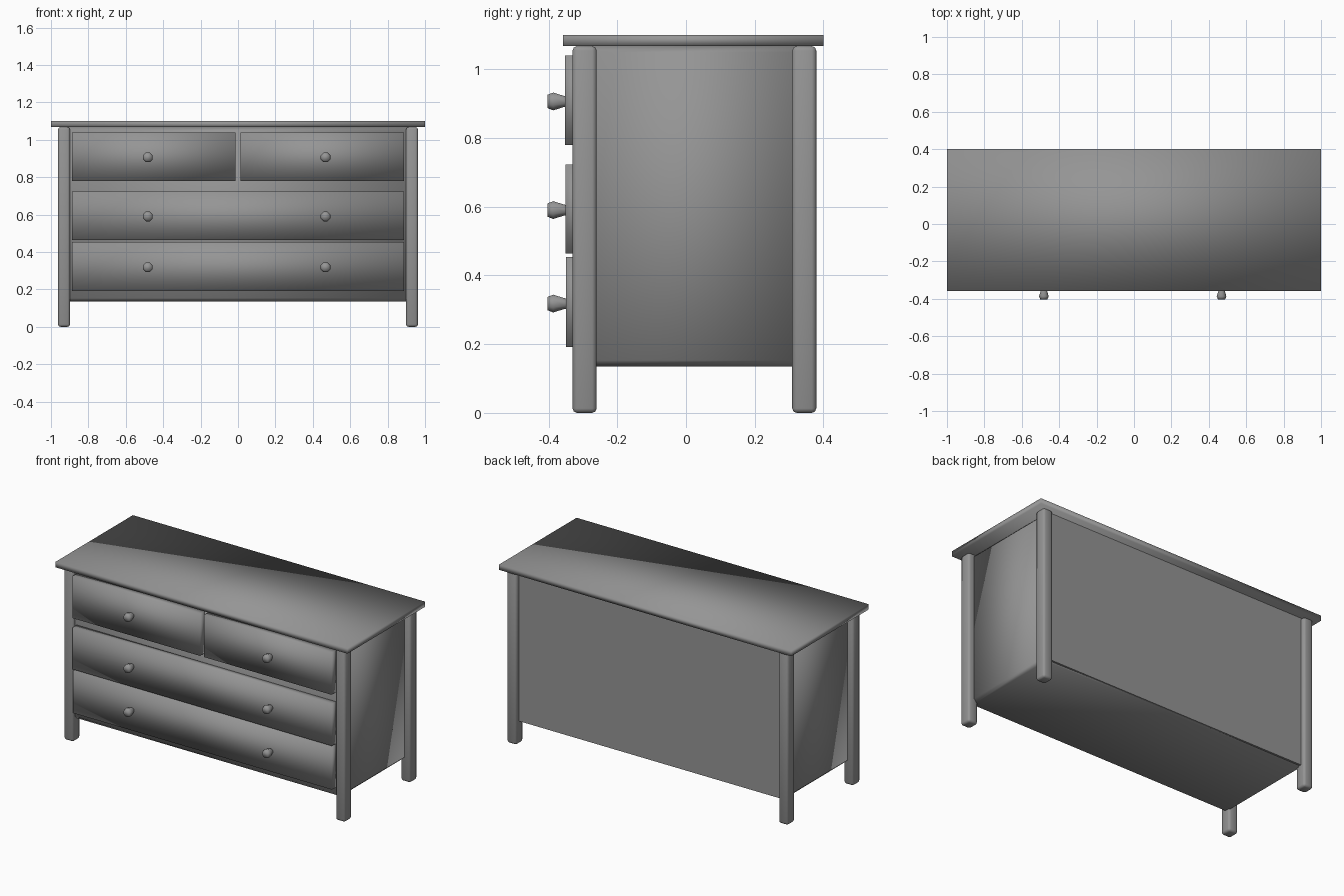
import bpy, bmesh, math
from mathutils import Matrix

cube = bpy.data.objects.get("Cube")
if cube:
    bpy.data.objects.remove(cube, do_unlink=True)

# Single painted grey
GREY = (0.3, 0.3, 0.3, 1.0)
grey = bpy.data.materials.new("grey paint")
grey.use_nodes = True
grey.diffuse_color = GREY
grey.node_tree.nodes["Principled BSDF"].inputs["Base Color"].default_value = GREY


def finish(name, bm, smooth=True):
    bmesh.ops.recalc_face_normals(bm, faces=bm.faces[:])
    for f in bm.faces:
        f.smooth = smooth
    mesh = bpy.data.meshes.new(name)
    bm.to_mesh(mesh)
    bm.free()
    mesh.materials.append(grey)
    obj = bpy.data.objects.new(name, mesh)
    bpy.context.scene.collection.objects.link(obj)
    return obj


def box(name, xs, ys, zs, smooth=True, bevel=0.0, segments=1, pick=None):
    """Box between pairs of limits; pick chooses which edges are bevelled."""
    bm = bmesh.new()
    bmesh.ops.create_cube(bm, size=1)
    for v in bm.verts:
        v.co = [lim[0] if c < 0 else lim[1] for c, lim in zip(v.co, (xs, ys, zs))]
    if bevel:
        edges = [e for e in bm.edges if pick is None or pick(e)]
        bmesh.ops.bevel(bm, geom=edges, offset=bevel, segments=segments,
                        profile=0.5, affect='EDGES')
    return finish(name, bm, smooth)


def horizontal(edge):
    a, b = edge.verts
    return abs(a.co.z - b.co.z) < 0.001


# Top and carcass
TOP_Z = 1.067
box("top", (-1, 1), (-0.358, 0.4), (TOP_Z, 1.1))
box("carcass", (-0.925, 0.925), (-0.31, 0.348), (0.135, TOP_Z),
    bevel=0.018, pick=horizontal)
box("back_panel", (-0.925, 0.925), (0.34, 0.352), (0.14, TOP_Z), smooth=False)

# Four legs with softened corners and feet
for side, x in (("right", -0.93), ("left", 0.93)):
    for end, y in (("front", -0.295), ("back", 0.344)):
        box(f"{end}_{side}_leg", (x - 0.032, x + 0.032), (y - 0.035, y + 0.035),
            (0, TOP_Z), bevel=0.013, segments=2)


# Turned knob with a flat face, widest just behind it
def knob(name, x, y, z):
    bm = bmesh.new()
    profile = [(0.016, 0.005), (0.017, -0.004), (0.028, -0.036), (0.021, -0.053)]
    rings = []
    sides = 8
    for r, depth in profile:
        rings.append([bm.verts.new((r * math.cos(a), depth, r * math.sin(a)))
                      for a in (math.tau * (i + 0.5) / sides for i in range(sides))])
    for lower, upper in zip(rings, rings[1:]):
        for i in range(sides):
            j = (i + 1) % sides
            bm.faces.new((lower[i], lower[j], upper[j], upper[i]))
    bm.faces.new(rings[0])
    bm.faces.new(rings[-1])
    bmesh.ops.transform(bm, matrix=Matrix.Translation((x, y, z)), verts=bm.verts[:])
    finish(name, bm)


# Drawer fronts: two small above two wide ones
EDGE, GAP = 0.887, 0.013
drawers = [
    ("upper_right_drawer", -EDGE, -GAP, 0.78, 1.04, -0.352),
    ("upper_left_drawer", GAP, EDGE, 0.78, 1.04, -0.352),
    ("middle_drawer", -EDGE, EDGE, 0.463, 0.722, -0.35),
    ("lower_drawer", -EDGE, EDGE, 0.192, 0.454, -0.349),
]
for name, x0, x1, z0, z1, front in drawers:
    box(name, (x0, x1), (front, -0.3), (z0, z1))

# A knob in each column of every row
for row, z in (("upper", 0.906), ("middle", 0.59), ("lower", 0.318)):
    for side, x in (("right", -0.482), ("left", 0.468)):
        knob(f"{row}_{side}_knob", x, -0.35, z)
